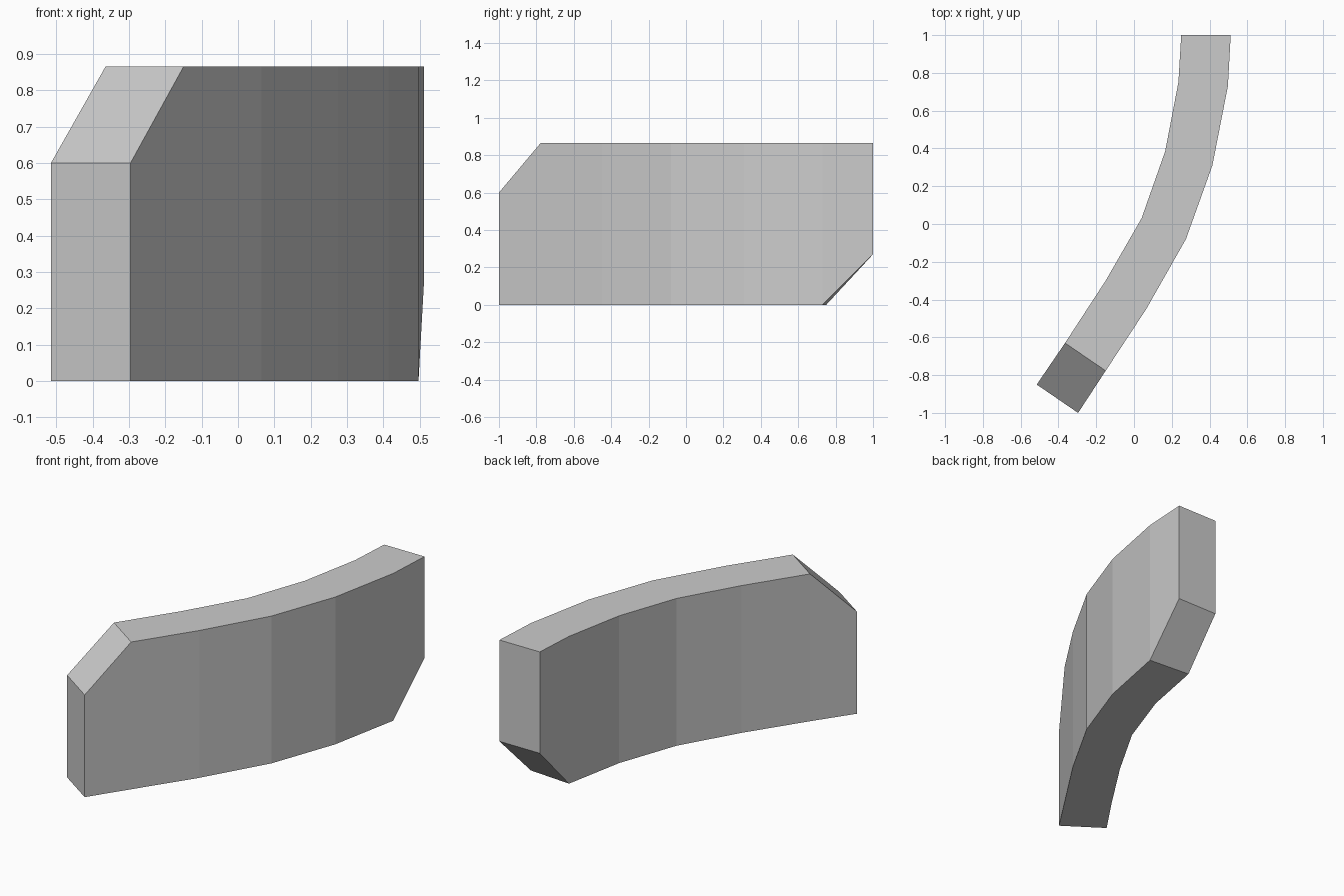
import bpy
import bmesh

if "Cube" in bpy.data.objects:
    bpy.data.objects.remove(bpy.data.objects["Cube"], do_unlink=True)

# Single flat grey
grey = bpy.data.materials.new("plain grey")
grey.use_nodes = True
COLOUR = (0.6, 0.6, 0.6, 1)
grey.diffuse_color = COLOUR
grey.node_tree.nodes["Principled BSDF"].inputs["Base Color"].default_value = COLOUR

# Plan outline of the curved bar, front to back, along each side
LEFT_EDGE = [(-0.515, -0.85), (-0.365, -0.63), (-0.15, -0.30), (0.04, 0.03),
             (0.165, 0.385), (0.235, 0.75), (0.25, 1.0)]
RIGHT_EDGE = [(-0.296, -1.0), (-0.15, -0.777), (0.065, -0.45), (0.275, -0.08),
              (0.415, 0.31), (0.497, 0.73), (0.512, 1.0)]
HEIGHT = 0.865
FRONT_TOP = 0.6      # top of the front end, below the sloped corner
BACK_BOTTOM = 0.27   # underside of the back end, above the sloped corner

# Four-cornered cross-sections, bridged into a closed bar
bm = bmesh.new()
rings = []
last = len(LEFT_EDGE) - 1
for i, (a, b) in enumerate(zip(LEFT_EDGE, RIGHT_EDGE)):
    top = FRONT_TOP if i == 0 else HEIGHT
    bottom = BACK_BOTTOM if i == last else 0
    rings.append([bm.verts.new((*p, z)) for p, z in
                  ((a, bottom), (b, bottom), (b, top), (a, top))])

for r, s in zip(rings, rings[1:]):
    for k in range(4):
        n = (k + 1) % 4
        bm.faces.new((r[k], r[n], s[n], s[k]))
bm.faces.new(rings[0])
bm.faces.new(rings[-1])
bmesh.ops.recalc_face_normals(bm, faces=bm.faces)

mesh = bpy.data.meshes.new("curved_bar")
bm.to_mesh(mesh)
bm.free()
mesh.materials.append(grey)
bar = bpy.data.objects.new("curved_bar", mesh)
bpy.context.collection.objects.link(bar)
